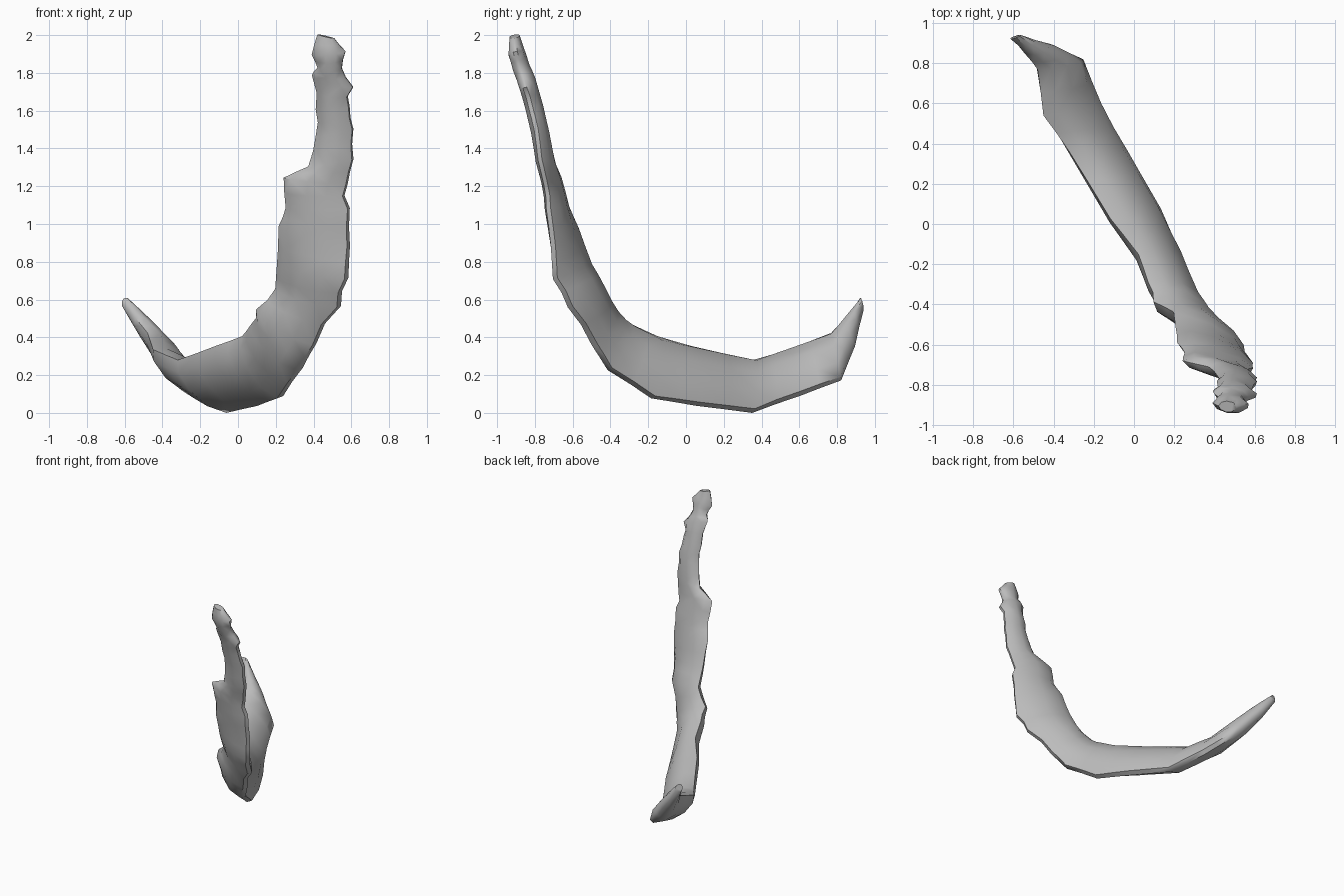
import bpy, bmesh, random
from mathutils import Vector

if "Cube" in bpy.data.objects:
    bpy.data.objects.remove(bpy.data.objects["Cube"])

random.seed(4)

# Stations from the upright tip down and round to the far tip:
# left edge xyz, right edge xyz
STATIONS = [
    (0.42, -0.91, 2.02, 0.51, -0.91, 2.00),
    (0.39, -0.90, 1.91, 0.57, -0.90, 1.93),
    (0.42, -0.87, 1.84, 0.55, -0.88, 1.84),
    (0.39, -0.84, 1.80, 0.61, -0.85, 1.74),
    (0.41, -0.79, 1.62, 0.59, -0.82, 1.64),
    (0.41, -0.76, 1.48, 0.61, -0.79, 1.52),
    (0.37, -0.72, 1.32, 0.61, -0.77, 1.36),
    (0.24, -0.69, 1.26, 0.58, -0.74, 1.23),
    (0.25, -0.65, 1.10, 0.59, -0.725, 1.10),
    (0.21, -0.60, 1.00, 0.59, -0.70, 0.90),
    (0.20, -0.52, 0.80, 0.58, -0.69, 0.73),
    (0.19, -0.45, 0.67, 0.54, -0.61, 0.58),
    (0.09, -0.40, 0.56, 0.41, -0.48, 0.38),
    (0.06, -0.30, 0.48, 0.335, -0.40, 0.25),
    (0.01, -0.16, 0.415, 0.23, -0.17, 0.10),
    (-0.13, 0.02, 0.36, 0.125, 0.07, 0.065),
    (-0.33, 0.35, 0.285, -0.04, 0.36, 0.03),
    (-0.46, 0.54, 0.34, -0.17, 0.60, 0.12),
    (-0.49, 0.77, 0.43, -0.26, 0.82, 0.20),
    (-0.55, 0.85, 0.51, -0.40, 0.89, 0.38),
    (-0.61, 0.92, 0.62, -0.57, 0.94, 0.56),
]
# Half thickness at points along the strip (station index, thickness)
THICK = [(0, 0.03), (1, 0.05), (7, 0.05), (10, 0.07), (13, 0.085),
         (15, 0.09), (18, 0.075), (19, 0.06), (20, 0.03)]
# Blunt-edged lens: position across the strip, offset in half thicknesses
PROFILE = [(0, 0.2), (0.15, 0.8), (0.45, 1), (0.8, 0.75), (1, 0.15),
           (0.98, -0.3), (0.72, -0.8), (0.4, -0.8), (0.12, -0.4)]


def thickness(s):
    for (a, ta), (b, tb) in zip(THICK, THICK[1:]):
        if s <= b:
            return ta + (tb - ta) * (s - a) / (b - a)
    return THICK[-1][1]


# Add chipped in-between stations
pairs = []
for i, st in enumerate(STATIONS):
    left, right = Vector(st[:3]), Vector(st[3:])
    pairs.append((i, left, right))
    if i < len(STATIONS) - 1:
        nxt = STATIONS[i + 1]
        ml = (left + Vector(nxt[:3])) / 2
        mr = (right + Vector(nxt[3:])) / 2
        across = (mr - ml).normalized()
        chip = 0.025 if i < 8 or 10 <= i < 13 else 0.006
        ml += across * random.uniform(-0.3, 0.7) * chip
        mr -= across * random.uniform(0, 1) * chip
        pairs.append((i + 0.5, ml, mr))

# Loft the cross-section through every station
bm = bmesh.new()
rings = []
centres = [(l + r) / 2 for _, l, r in pairs]
for k, (s, l, r) in enumerate(pairs):
    tangent = centres[min(k + 1, len(pairs) - 1)] - centres[max(k - 1, 0)]
    inward = (r - l).cross(tangent).normalized()
    h = thickness(s)
    rings.append([bm.verts.new(l.lerp(r, u) + inward * v * h) for u, v in PROFILE])
for a, b in zip(rings, rings[1:]):
    n = len(a)
    for j in range(n):
        bm.faces.new((a[j], a[(j + 1) % n], b[(j + 1) % n], b[j]))
bm.faces.new(rings[0])
bm.faces.new(rings[-1])
bmesh.ops.recalc_face_normals(bm, faces=bm.faces)
bmesh.ops.triangulate(bm, faces=bm.faces)

# Stand it on the ground
low = min(v.co.z for v in bm.verts)
bmesh.ops.translate(bm, vec=(0, 0, -low), verts=bm.verts)
mesh = bpy.data.meshes.new("curved_shard")
bm.to_mesh(mesh)
bm.free()
shard = bpy.data.objects.new("curved_shard", mesh)
bpy.context.collection.objects.link(shard)

grey = bpy.data.materials.new("grey")
grey.diffuse_color = (0.5, 0.5, 0.5, 1)
grey.use_nodes = True
grey.node_tree.nodes["Principled BSDF"].inputs["Base Color"].default_value = grey.diffuse_color
mesh.materials.append(grey)

bpy.context.view_layer.objects.active = shard
shard.select_set(True)
bpy.ops.object.shade_smooth_by_angle(angle=0.9)
